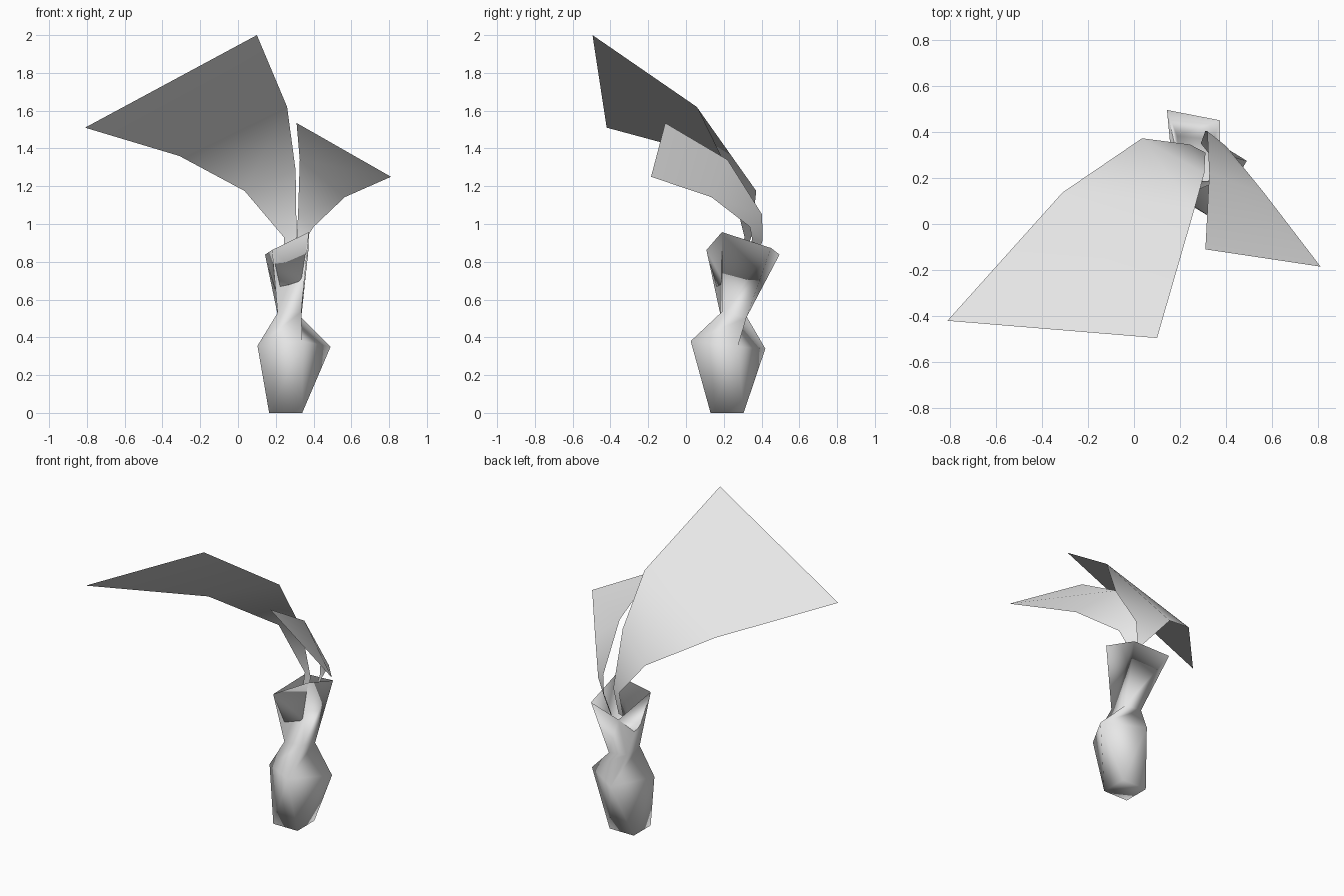
import bpy
import bmesh
from mathutils import Vector

default_cube = bpy.data.objects.get("Cube")
if default_cube:
    bpy.data.objects.remove(default_cube, do_unlink=True)


def make_material(name, value):
    material = bpy.data.materials.new(name)
    material.use_nodes = True
    colour = (value, value, value, 1)
    material.diffuse_color = colour
    shader = material.node_tree.nodes["Principled BSDF"]
    shader.inputs["Base Color"].default_value = colour
    return material


pale_grey = make_material("pale grey", 0.8)


def finish_object(name, mesh_builder):
    """Turn a bmesh into a smooth shaded object in the scene."""
    for face in mesh_builder.faces:
        face.smooth = True
    mesh = bpy.data.meshes.new(name)
    mesh_builder.to_mesh(mesh)
    mesh_builder.free()
    mesh.materials.append(pale_grey)
    part = bpy.data.objects.new(name, mesh)
    bpy.context.collection.objects.link(part)
    return part


def build_vase(name, rings):
    """Bridge consecutive square rings and close the two ends."""
    builder = bmesh.new()
    loops = [[builder.verts.new(point) for point in ring] for ring in rings]
    for lower, upper in zip(loops, loops[1:]):
        count = len(lower)
        for index in range(count):
            following = (index + 1) % count
            builder.faces.new((lower[index], lower[following],
                               upper[following], upper[index]))
    builder.faces.new(list(reversed(loops[0])))
    builder.faces.new(loops[-1])
    return finish_object(name, builder)


def build_leaf(name, rows):
    """Make a thin blade from pairs of left and right edge points."""
    builder = bmesh.new()
    edges = [[builder.verts.new(point) for point in row] for row in rows]
    for near, far in zip(edges, edges[1:]):
        builder.faces.new((near[0], far[0], far[1], near[1]))
    return finish_object(name, builder)


# Vase rings, each listed front left, front right, back right, back left
base = [(.165, .13, 0), (.34, .13, 0), (.34, .305, 0), (.165, .305, 0)]
shoulder = [(.103, .18, .355), (.34, .025, .38),
            (.49, .274, .35), (.253, .42, .34)]
neck = [(.21, .18, .53), (.335, .19, .535),
        (.335, .32, .505), (.21, .315, .52)]
rim = [(.18, .108, .862), (.375, .19, .957),
       (.374, .45, .873), (.143, .495, .838)]

# The hollow inside follows the outer wall part of the way down
hollow = [Vector(top).lerp(Vector(low), .6) for top, low in zip(rim, neck)]
middle = sum(hollow, Vector()) / len(hollow)
hollow = [point.lerp(middle, .05) for point in hollow]
build_vase("vase", [base, shoulder, neck, rim, hollow])

# Large leaf arching forward and to the right, from stem to tip
build_leaf("large_leaf", [
    [(.25, .29, .75), (.3, .27, .75)],
    [(.243, .345, .93), (.31, .31, .93)],
    [(.035, .372, 1.175), (.305, .22, 1.285)],
    [(-.31, .137, 1.36), (.26, .057, 1.62)],
    [(-.81, -.42, 1.51), (.1, -.495, 2)],
])

# Small leaf arching forward and to the left, from stem to tip
build_leaf("small_leaf", [
    [(.29, .35, .75), (.33, .3, .75)],
    [(.31, .405, .91), (.36, .35, .92)],
    [(.318, .403, 1.05), (.4, .338, .985)],
    [(.327, .22, 1.34), (.565, .135, 1.142)],
    [(.31, -.11, 1.535), (.81, -.185, 1.25)],
])
